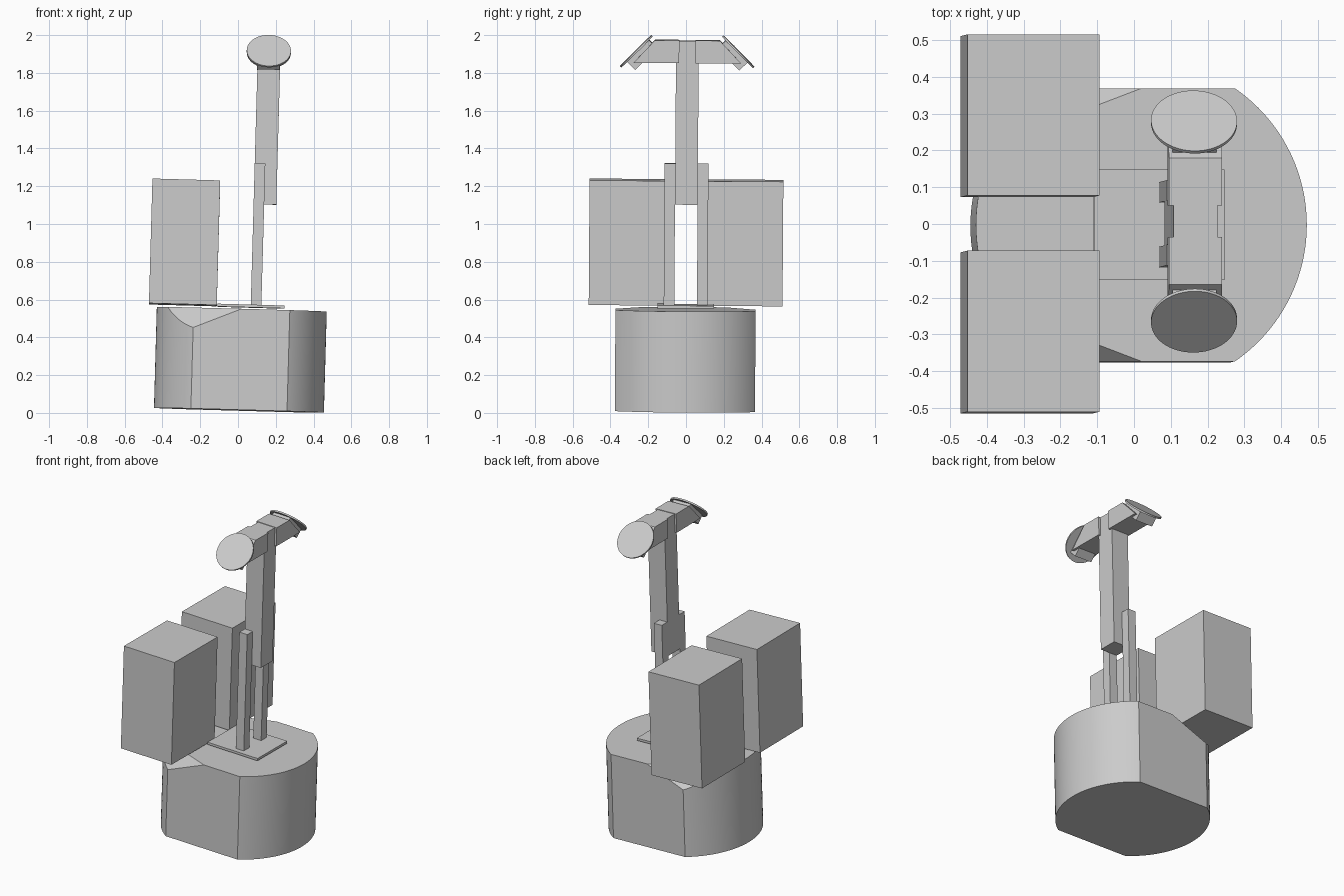
import bpy, bmesh, math
from mathutils import Matrix, Vector

default = bpy.data.objects.get("Cube")
if default:
    bpy.data.objects.remove(default, do_unlink=True)

GREY = (0.6, 0.6, 0.6, 1)
mat = bpy.data.materials.new("plain grey")
mat.use_nodes = True
mat.diffuse_color = GREY
mat.node_tree.nodes["Principled BSDF"].inputs["Base Color"].default_value = GREY

# The whole machine leans slightly
LEAN = (Matrix.Translation((0, 0, 0.014)) @ Matrix.Rotation(-0.007, 4, 'X')
        @ Matrix.Rotation(0.028, 4, 'Y') @ Matrix.Translation((0, -0.006, 0)))


def finish(bm, name, smooth=False):
    bmesh.ops.recalc_face_normals(bm, faces=bm.faces)
    bm.transform(LEAN)
    mesh = bpy.data.meshes.new(name)
    bm.to_mesh(mesh)
    bm.free()
    mesh.materials.append(mat)
    obj = bpy.data.objects.new(name, mesh)
    bpy.context.collection.objects.link(obj)
    if smooth:
        bpy.ops.object.select_all(action='DESELECT')
        obj.select_set(True)
        bpy.context.view_layer.objects.active = obj
        bpy.ops.object.shade_smooth_by_angle(angle=math.radians(30))
    return obj


def box(name, x, y, z, place=Matrix()):
    bm = bmesh.new()
    size = Matrix.Diagonal((x[1] - x[0], y[1] - y[0], z[1] - z[0], 1))
    centre = Matrix.Translation((sum(x) / 2, sum(y) / 2, sum(z) / 2))
    bmesh.ops.create_cube(bm, size=1, matrix=place @ centre @ size)
    return finish(bm, name)


def cut(bm, point, normal):
    """Slice off everything on the normal side and cap the hole."""
    geom = bm.verts[:] + bm.edges[:] + bm.faces[:]
    res = bmesh.ops.bisect_plane(bm, geom=geom, plane_co=point, plane_no=normal,
                                 clear_outer=True)
    edges = [e for e in res["geom_cut"] if isinstance(e, bmesh.types.BMEdge)]
    bmesh.ops.contextual_create(bm, geom=edges)


# Drum base with flat sides and two bevelled top corners
H = 0.535
bm = bmesh.new()
bmesh.ops.create_cone(bm, cap_ends=True, segments=128, radius1=0.45, radius2=0.45,
                      depth=H, matrix=Matrix.Translation((0.005, 0, H / 2)))
for s in (-1, 1):
    cut(bm, (0, s * 0.371, 0), (0, s, 0))
for s in (-1, 1):
    a = Vector((0.005, s * 0.371, H))
    b = Vector((-0.385, s * 0.222, H))
    c = Vector((-0.242, s * 0.371, 0.432))
    n = (b - a).cross(c - a)
    cut(bm, a, n if n.z > 0 else -n)
finish(bm, "drum_base", smooth=True)

# Mounting plate and central column
box("mounting_plate", (-0.125, 0.23), (-0.15, 0.15), (0.545, 0.56))
box("column", (0.052, 0.172), (-0.06, 0.06), (1.093, 1.96))

for s, side in ((-1, "right"), (1, "left")):
    def span(a, b):
        return tuple(sorted((s * a, s * b)))

    # Storage boxes and twin posts
    box(side + "_storage_box", (-0.487, -0.128), span(0.075, 0.513), (0.55, 1.21))
    box(side + "_post", (0.052, 0.108), span(0.06, 0.116), (0.555, 1.31))

    # Arm with a slanted outer end
    bm = bmesh.new()
    profile = [(0.043, 1.843), (0.285, 1.843), (0.172, 1.963), (0.043, 1.963)]
    face = bm.faces.new([bm.verts.new((0.04, s * y, z)) for y, z in profile])
    ext = bmesh.ops.extrude_face_region(bm, geom=[face])
    bmesh.ops.translate(bm, vec=(0.145, 0, 0),
                        verts=[v for v in ext["geom"] if isinstance(v, bmesh.types.BMVert)])
    finish(bm, side + "_arm")

    # Tilted round head and the block behind it
    tilt = (Matrix.Translation((0.11, s * 0.27, 1.903))
            @ Matrix.Rotation(-s * math.pi / 4, 4, 'X'))
    bm = bmesh.new()
    bmesh.ops.create_cone(bm, cap_ends=True, segments=64, radius1=0.117, radius2=0.117,
                          depth=0.01, matrix=tilt)
    finish(bm, side + "_round_head", smooth=True)
    box(side + "_head_block", (-0.06, 0.06), span(-0.09, 0.073), (-0.065, 0), tilt)
